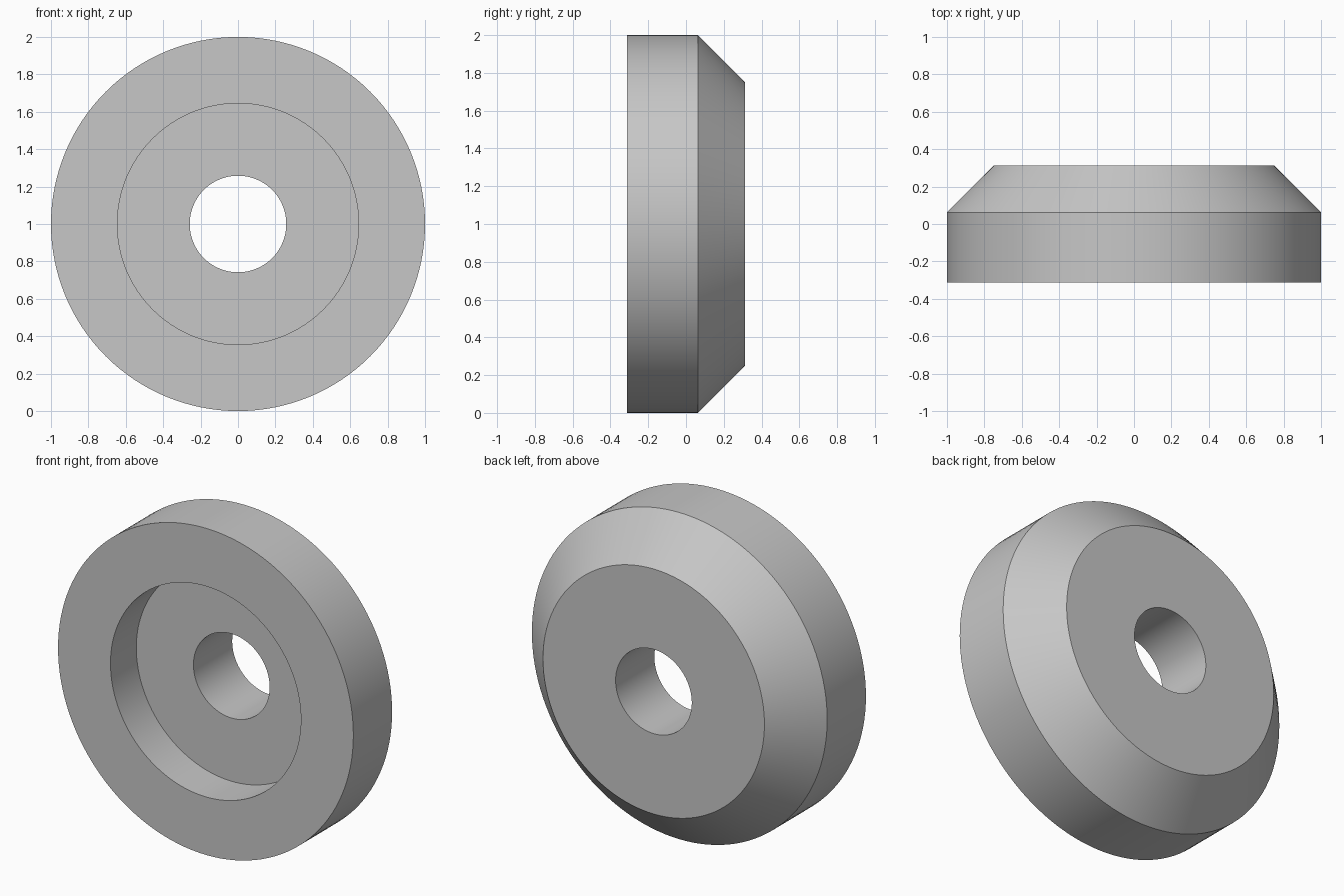
import bpy
import bmesh
import math

cube = bpy.data.objects.get("Cube")
if cube:
    bpy.data.objects.remove(cube, do_unlink=True)

SEGMENTS = 128
OUTER, BACK, RECESS, HOLE = 1.0, 0.75, 0.645, 0.258
FRONT_Y, CHAMFER_Y, BACK_Y, FLOOR_Y = -0.3125, 0.0625, 0.3125, -0.0625

# Plain grey metal
grey = bpy.data.materials.new("grey_metal")
grey.use_nodes = True
colour = (0.57, 0.57, 0.57, 1)
grey.diffuse_color = colour
grey.node_tree.nodes["Principled BSDF"].inputs["Base Color"].default_value = colour

# Closed cross-section (radius, y): outer wall, chamfer, bore, counterbore
profile = [
    (OUTER, FRONT_Y), (OUTER, CHAMFER_Y), (BACK, BACK_Y),
    (HOLE, BACK_Y), (HOLE, FLOOR_Y),
    (RECESS, FLOOR_Y), (RECESS, FRONT_Y),
]

# Revolve the section around the y axis
bm = bmesh.new()
verts = [bm.verts.new((r, y, 0)) for r, y in profile]
edges = [bm.edges.new((a, b)) for a, b in zip(verts, verts[1:] + verts[:1])]
bmesh.ops.spin(bm, geom=verts + edges, cent=(0, 0, 0), axis=(0, 1, 0),
               angle=math.tau, steps=SEGMENTS, use_merge=False)
bmesh.ops.remove_doubles(bm, verts=bm.verts, dist=0.0001)
bmesh.ops.recalc_face_normals(bm, faces=bm.faces)

mesh = bpy.data.meshes.new("chamfered_washer")
bm.to_mesh(mesh)
bm.free()
mesh.materials.append(grey)

washer = bpy.data.objects.new("chamfered_washer", mesh)
washer.location.z = OUTER
bpy.context.collection.objects.link(washer)

# Smooth round walls with crisp rims
bpy.ops.object.select_all(action="DESELECT")
washer.select_set(True)
bpy.context.view_layer.objects.active = washer
bpy.ops.object.shade_smooth_by_angle(angle=math.radians(30))
